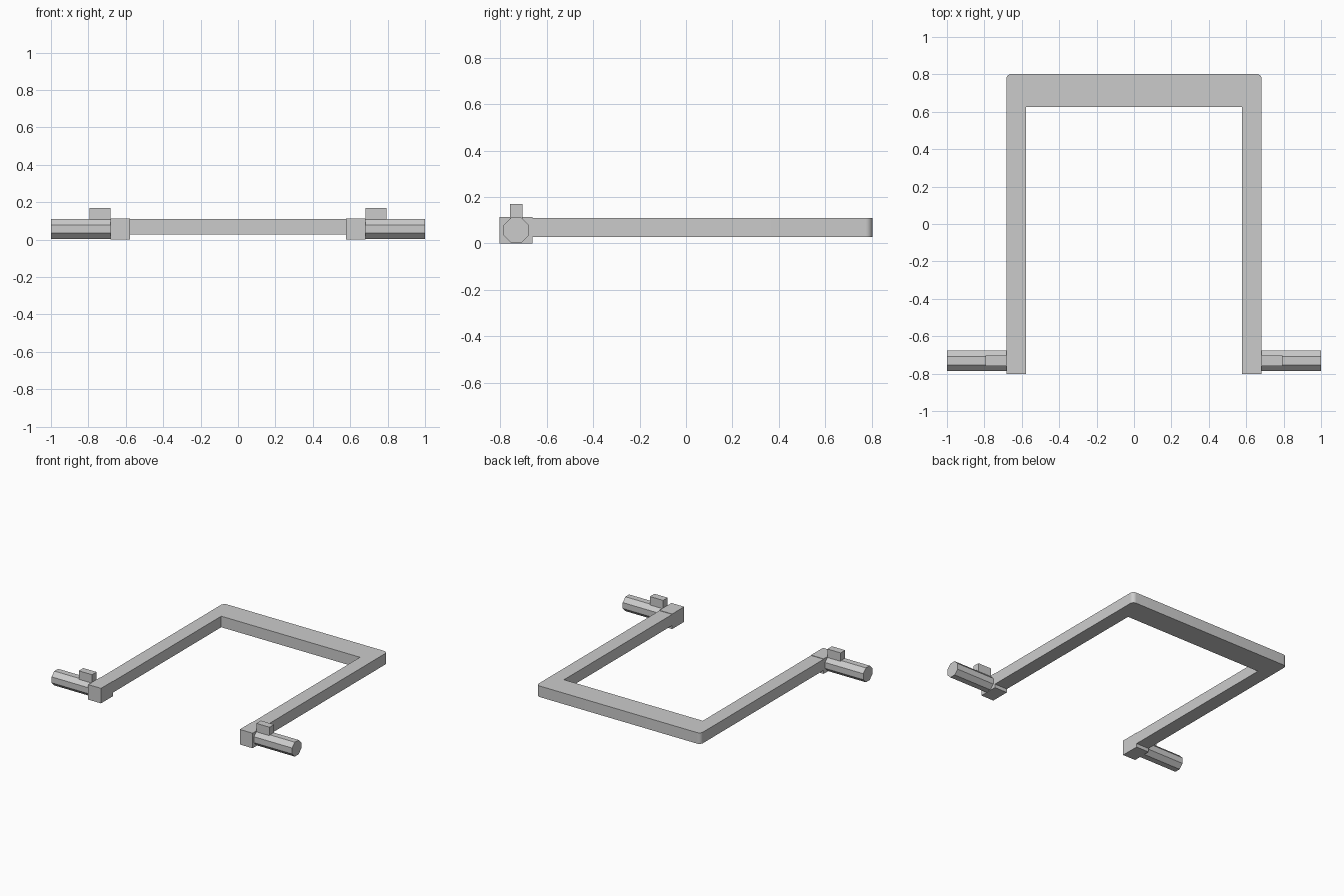
import bpy
import bmesh
import math
from mathutils import Matrix, Vector

cube = bpy.data.objects.get("Cube")
if cube:
    bpy.data.objects.remove(cube, do_unlink=True)

GREY = (0.6, 0.6, 0.6, 1.0)
grey = bpy.data.materials.new("plain grey")
grey.use_nodes = True
grey.diffuse_color = GREY
grey.node_tree.nodes["Principled BSDF"].inputs["Base Color"].default_value = GREY


def add_object(name, bm):
    bmesh.ops.recalc_face_normals(bm, faces=bm.faces)
    mesh = bpy.data.meshes.new(name)
    bm.to_mesh(mesh)
    bm.free()
    mesh.materials.append(grey)
    obj = bpy.data.objects.new(name, mesh)
    bpy.context.collection.objects.link(obj)
    return obj


def box(name, low, high):
    low, high = Vector(low), Vector(high)
    bm = bmesh.new()
    bmesh.ops.create_cube(bm, size=1, matrix=Matrix.Translation((low + high) / 2)
                          @ Matrix.Diagonal((high - low).to_4d()))
    return add_object(name, bm)


# Main dimensions
INNER, OUTER = 0.577, 0.683
FRONT, BLOCK_BACK, BACK = -0.803, -0.66, 0.803
BAR_FRONT = 0.625
BOTTOM, TOP = 0.027, 0.11
PEG_Y, PEG_Z, PEG_HALF = -0.731, 0.057, 0.054
CORNER = 0.03

# U-shaped frame with rounded outer back corners
half = [(INNER, BAR_FRONT), (INNER, BLOCK_BACK), (OUTER, BLOCK_BACK)]
for i in range(9):
    a = math.radians(90) * i / 8
    half.append((OUTER - CORNER + CORNER * math.cos(a),
                 BACK - CORNER + CORNER * math.sin(a)))
outline = half + [(-x, y) for x, y in reversed(half)]
bm = bmesh.new()
face = bm.faces.new([bm.verts.new((x, y, BOTTOM)) for x, y in outline])
top = bmesh.ops.extrude_face_region(bm, geom=[face])["geom"]
bmesh.ops.translate(bm, vec=(0, 0, TOP - BOTTOM),
                    verts=[v for v in top if isinstance(v, bmesh.types.BMVert)])
frame = add_object("frame", bm)
bpy.context.view_layer.objects.active = frame
frame.select_set(True)
bpy.ops.object.shade_smooth_by_angle(angle=math.radians(30))

for side, s in (("left", 1), ("right", -1)):
    # End block closing each arm
    xs = sorted((s * INNER, s * OUTER))
    box(side + "_end_block", (xs[0], FRONT, 0), (xs[1], BLOCK_BACK, 0.113))

    # Eight-sided peg pointing outward
    bm = bmesh.new()
    radius = PEG_HALF / math.cos(math.pi / 8)
    place = (Matrix.Translation((s * (OUTER + 1) / 2, PEG_Y, PEG_Z))
             @ Matrix.Rotation(math.pi / 2, 4, "Y")
             @ Matrix.Rotation(math.pi / 8, 4, "Z"))
    bmesh.ops.create_cone(bm, cap_ends=True, segments=8, radius1=radius,
                          radius2=radius, depth=1 - OUTER, matrix=place)
    add_object(side + "_peg", bm)

    # Key standing on the peg
    xs = sorted((s * OUTER, s * 0.793))
    box(side + "_peg_key", (xs[0], PEG_Y - 0.027, PEG_Z), (xs[1], PEG_Y + 0.027, 0.17))
